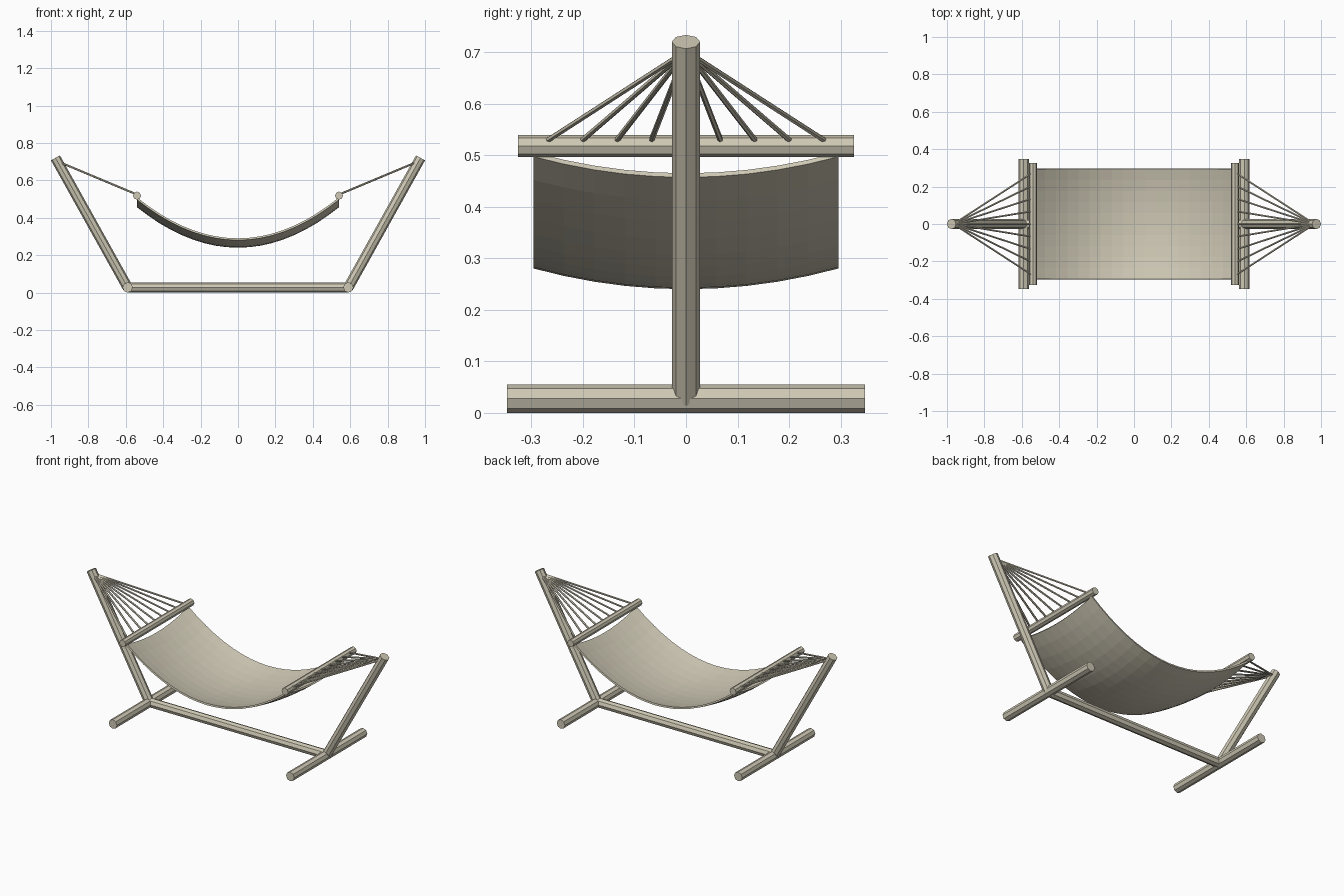
import bpy, bmesh
from mathutils import Vector

cube = bpy.data.objects.get("Cube")
if cube:
    bpy.data.objects.remove(cube, do_unlink=True)

# One pale beige for everything
beige = bpy.data.materials.new("pale beige")
beige.use_nodes = True
colour = (0.62, 0.58, 0.46, 1)
beige.diffuse_color = colour
beige.node_tree.nodes["Principled BSDF"].inputs["Base Color"].default_value = colour


def add_object(name, bm):
    mesh = bpy.data.meshes.new(name)
    bm.to_mesh(mesh)
    bm.free()
    mesh.materials.append(beige)
    obj = bpy.data.objects.new(name, mesh)
    bpy.context.collection.objects.link(obj)
    return obj


def pole(name, start, end, radius, sides=8):
    """Low-poly round bar between two points."""
    start, end = Vector(start), Vector(end)
    axis = end - start
    bm = bmesh.new()
    bmesh.ops.create_cone(bm, cap_ends=True, segments=sides, radius1=radius,
                          radius2=radius, depth=axis.length)
    obj = add_object(name, bm)
    obj.location = (start + end) / 2
    obj.rotation_mode = 'QUATERNION'
    obj.rotation_quaternion = axis.to_track_quat('Z', 'Y')
    return obj


BEAM = 0.0275
FOOT_X = 0.59
BAR_X, BAR_Z = 0.54, 0.518

# Base beam
pole("base_beam", (-FOOT_X, 0, BEAM), (FOOT_X, 0, BEAM), BEAM)

# Feet, leaning posts, spreader bars and ropes at both ends
for side, s in (("left", 1), ("right", -1)):
    pole(side + "_foot", (s * FOOT_X, -0.347, BEAM), (s * FOOT_X, 0.347, BEAM), BEAM)
    pole(side + "_post", (s * FOOT_X, 0, BEAM), (s * 0.976, 0, 0.72), BEAM)
    pole(side + "_spreader_bar", (s * BAR_X, -0.326, BAR_Z), (s * BAR_X, 0.326, BAR_Z), 0.0215)
    for i in range(-4, 5):
        pole(f"{side}_rope_{i + 5}", (s * BAR_X, i * 0.069, 0.524),
             (s * 0.965, 0, 0.702), 0.0055, 6)

# Sagging cloth, lower along its middle
HALF_L, HALF_W = 0.535, 0.294
bm = bmesh.new()
bmesh.ops.create_grid(bm, x_segments=18, y_segments=10, size=1)
for v in bm.verts:
    u, w = v.co.x, v.co.y
    v.co = (u * HALF_L, w * HALF_W, 0.29 + 0.215 * u * u - 0.04 * (1 - w * w))
cloth = add_object("cloth", bm)
thick = cloth.modifiers.new("thickness", 'SOLIDIFY')
thick.thickness = 0.01
thick.offset = -1
